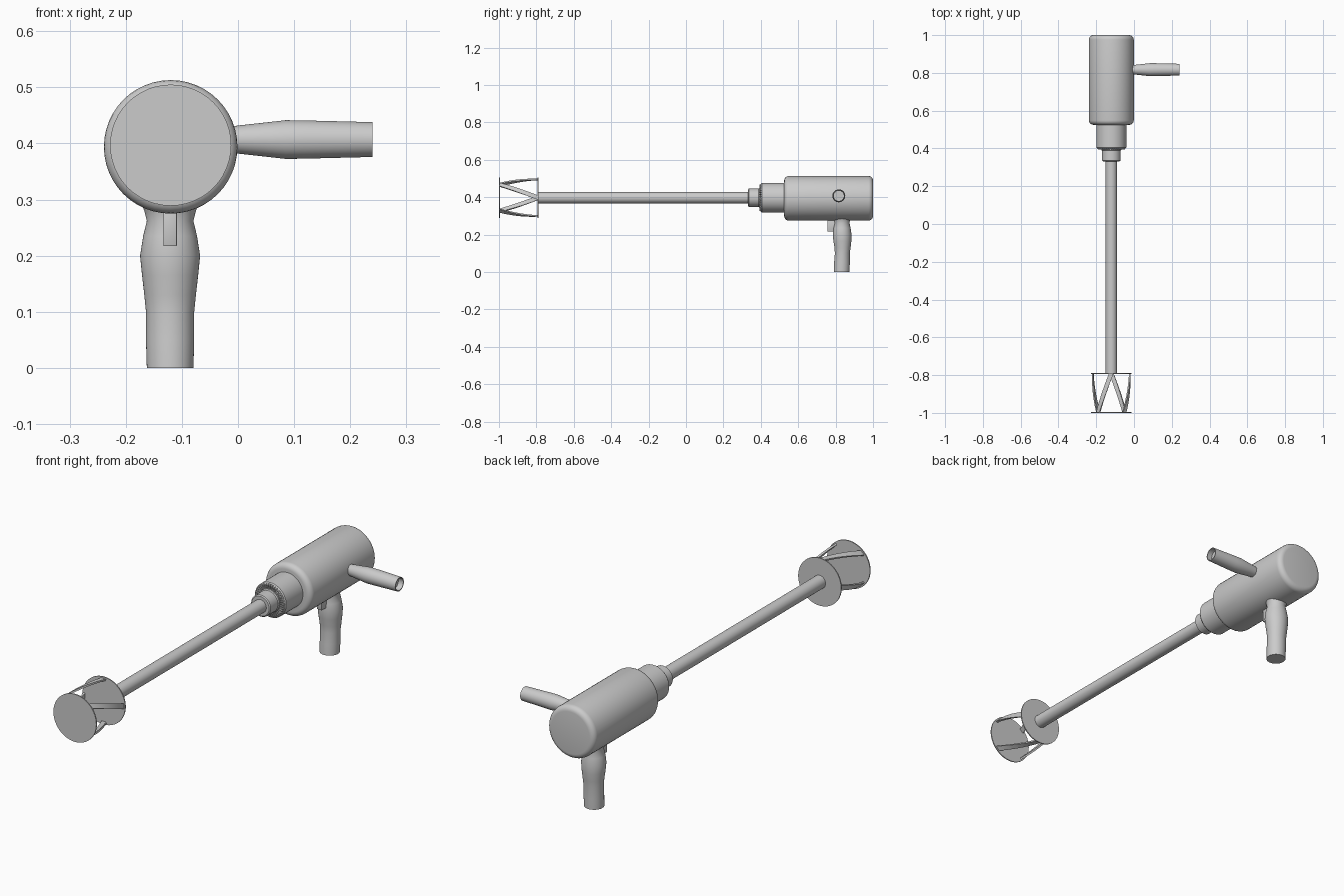
import bpy, bmesh, math
from mathutils import Vector

if "Cube" in bpy.data.objects:
    bpy.data.objects.remove(bpy.data.objects["Cube"])

CX, CZ = -0.12, 0.397          # main axis of the tool, running along y
TAU = 2 * math.pi


def finish(name, bm, smooth=True):
    bmesh.ops.recalc_face_normals(bm, faces=bm.faces)
    me = bpy.data.meshes.new(name)
    bm.to_mesh(me)
    bm.free()
    ob = bpy.data.objects.new(name, me)
    bpy.context.collection.objects.link(ob)
    if smooth:
        bpy.ops.object.select_all(action='DESELECT')
        ob.select_set(True)
        bpy.context.view_layer.objects.active = ob
        bpy.ops.object.shade_smooth_by_angle(angle=math.radians(35))
    return ob


def loft(name, rings, u, v, caps=(True, True), n=48):
    """Skin ellipses (centre, radius along u, radius along v)."""
    bm = bmesh.new()
    u, v = Vector(u), Vector(v)
    loops = [[bm.verts.new(Vector(c) + u * (a * math.cos(TAU * i / n)) + v * (b * math.sin(TAU * i / n)))
              for i in range(n)] for c, a, b in rings]
    for lo, hi in zip(loops, loops[1:]):
        for i in range(n):
            j = (i + 1) % n
            bm.faces.new((lo[i], lo[j], hi[j], hi[i]))
    if caps[0]:
        bm.faces.new(loops[0])
    if caps[1]:
        bm.faces.new(loops[-1])
    return finish(name, bm)


def along_y(name, profile, z=CZ):
    return loft(name, [((CX, y, z), r, r) for y, r in profile], (1, 0, 0), (0, 0, 1))


def box(name, size, centre, bevel=0.0):
    bm = bmesh.new()
    bmesh.ops.create_cube(bm, size=1)
    bmesh.ops.scale(bm, vec=size, verts=bm.verts)
    bmesh.ops.translate(bm, vec=centre, verts=bm.verts)
    if bevel:
        bmesh.ops.bevel(bm, geom=bm.edges[:], offset=bevel, segments=2, affect='EDGES', profile=0.5)
    return finish(name, bm)


# Motor housing with rounded rims
R, B = 0.119, 0.024
arc = [(B * (1 - math.cos(t)), R - B + B * math.sin(t)) for t in [math.pi / 2 * k / 5 for k in range(6)]]
along_y("motor_housing", [(0.525 + d, r) for d, r in arc] + [(1.0 - d, r) for d, r in reversed(arc)], 0.394)

# Gearbox neck, toothed chuck and shaft
along_y("gearbox_neck", [(0.40, 0.075), (0.405, 0.079), (0.54, 0.079)])
along_y("chuck_collar", [(0.332, 0.044), (0.336, 0.049), (0.388, 0.049), (0.392, 0.053), (0.41, 0.053)])
along_y("shaft", [(-0.79, 0.030), (0.35, 0.030)])

bm = bmesh.new()
teeth = 40
for k in range(teeth):
    a, w = TAU * k / teeth, TAU / teeth * 0.25
    quad = []
    for y, r0, r1 in ((0.394, 0.054, 0.070), (0.402, 0.054, 0.075)):
        quad.append([bm.verts.new((CX + r * math.cos(t), y, CZ + r * math.sin(t)))
                     for r, t in ((r0, a - w), (r1, a - w), (r1, a + w), (r0, a + w))])
    f, b = quad
    bm.faces.new(f)
    for i in range(4):
        j = (i + 1) % 4
        bm.faces.new((f[i], b[i], b[j], f[j]))
finish("chuck_teeth", bm, smooth=False)

# Mixing cage: two thin discs joined by four twisted blades
for name, y in (("cage_front_disc", -1.0), ("cage_rear_disc", -0.793)):
    along_y(name, [(y, 0.108), (y + 0.005, 0.108)])

STEPS, TWIST, HALF = 12, math.radians(45), 0.12
for k in range(4):
    bm = bmesh.new()
    loops = []
    for s in range(STEPS + 1):
        t = s / STEPS
        y = -0.79 - 0.207 * t
        a = TAU * k / 4 + TWIST * t
        loops.append([bm.verts.new((CX + r * math.cos(a + d), y, CZ + r * math.sin(a + d)))
                      for r, d in ((0.094, -HALF), (0.102, -HALF), (0.102, HALF), (0.094, HALF))])
    for lo, hi in zip(loops, loops[1:]):
        for i in range(4):
            j = (i + 1) % 4
            bm.faces.new((lo[i], lo[j], hi[j], hi[i]))
    bm.faces.new(loops[0])
    bm.faces.new(loops[-1])
    finish(f"cage_blade_{k + 1}", bm)

# Pistol grip: height, centre y, half width, half depth
grip = [(0.0, 0.832, 0.0415, 0.042), (0.05, 0.834, 0.043, 0.042), (0.10, 0.836, 0.043, 0.040),
        (0.13, 0.837, 0.046, 0.043), (0.165, 0.836, 0.050, 0.048), (0.20, 0.835, 0.0535, 0.050),
        (0.235, 0.834, 0.048, 0.046), (0.262, 0.834, 0.0415, 0.040), (0.28, 0.834, 0.046, 0.043),
        (0.30, 0.834, 0.054, 0.048)]
loft("pistol_grip", [((CX - 0.001, y, z), w, d) for z, y, w, d in grip], (1, 0, 0), (0, 1, 0))

# Trigger
box("trigger", (0.024, 0.06, 0.068), (CX - 0.001, 0.787, 0.251), 0.002)

# Side handle, open at its outer end: x, radius
side = [(-0.02, 0.022), (0.0, 0.025), (0.045, 0.030), (0.085, 0.0345), (0.12, 0.034), (0.18, 0.0325), (0.24, 0.031)]
side += [(0.24, 0.027), (0.215, 0.027)]
loft("side_handle", [((x, 0.817, 0.407), r, r) for x, r in side], (0, 1, 0), (0, 0, 1))
